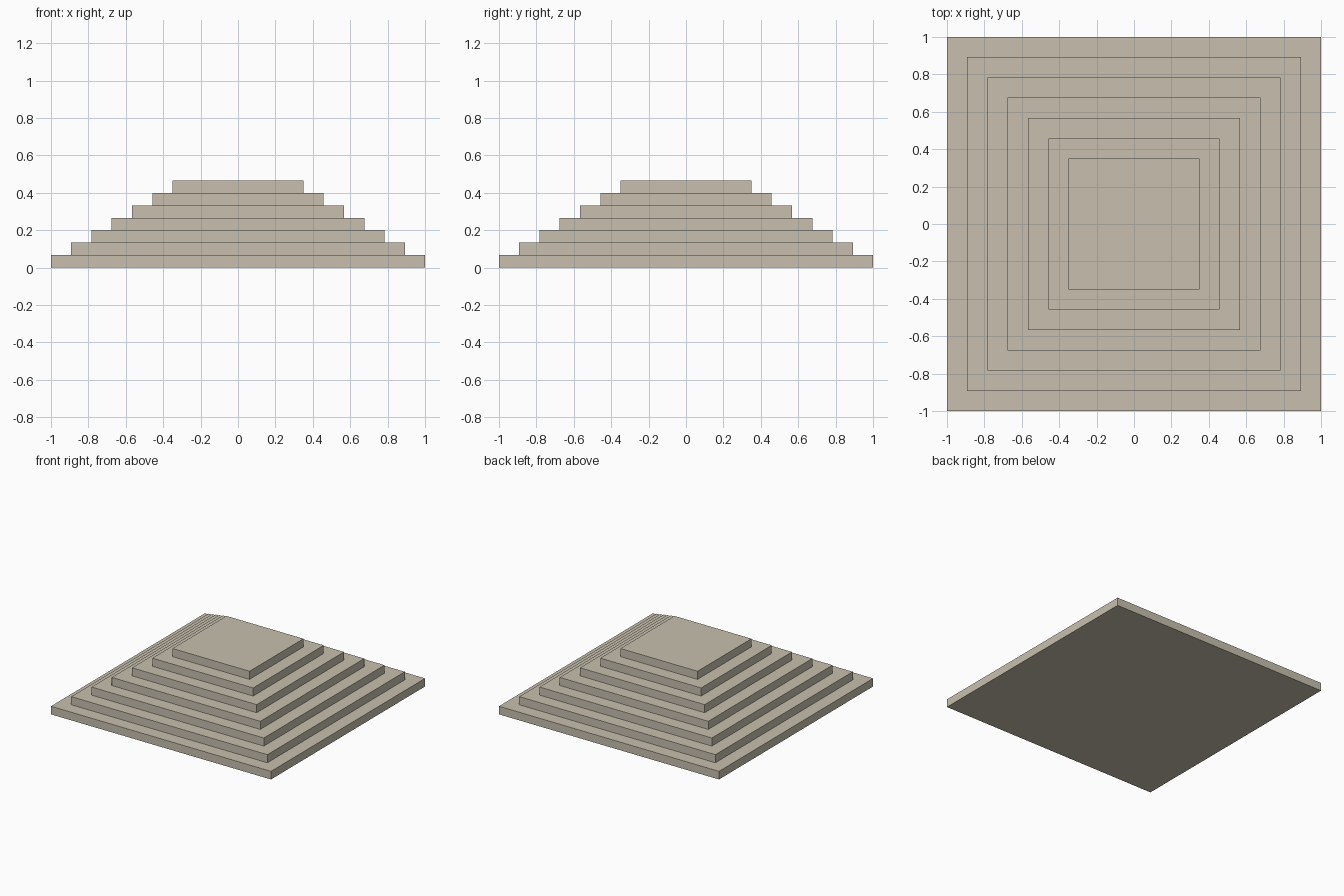
import bpy

# Remove the default cube
cube = bpy.data.objects.get("Cube")
if cube:
    bpy.data.objects.remove(cube, do_unlink=True)

TIERS = 7
TIER_HEIGHT = 0.0667
BASE_HALF = 1.0
TOP_HALF = 0.35

# Pale sandstone
stone = bpy.data.materials.new("pale_sandstone")
stone.use_nodes = True
colour = (0.58, 0.53, 0.43, 1.0)
stone.diffuse_color = colour
stone.node_tree.nodes["Principled BSDF"].inputs["Base Color"].default_value = colour


def add_tier(name, half, bottom):
    """Square slab resting at the given height."""
    bpy.ops.mesh.primitive_cube_add(size=1, location=(0, 0, bottom + TIER_HEIGHT / 2))
    slab = bpy.context.object
    slab.name = name
    slab.scale = (2 * half, 2 * half, TIER_HEIGHT)
    bpy.ops.object.transform_apply(location=False, rotation=False, scale=True)
    slab.data.materials.append(stone)
    return slab


# Stepped platform, each tier evenly narrower than the one below
for i in range(TIERS):
    half = BASE_HALF + (TOP_HALF - BASE_HALF) * i / (TIERS - 1)
    add_tier(f"step_{i + 1}", half, i * TIER_HEIGHT)
